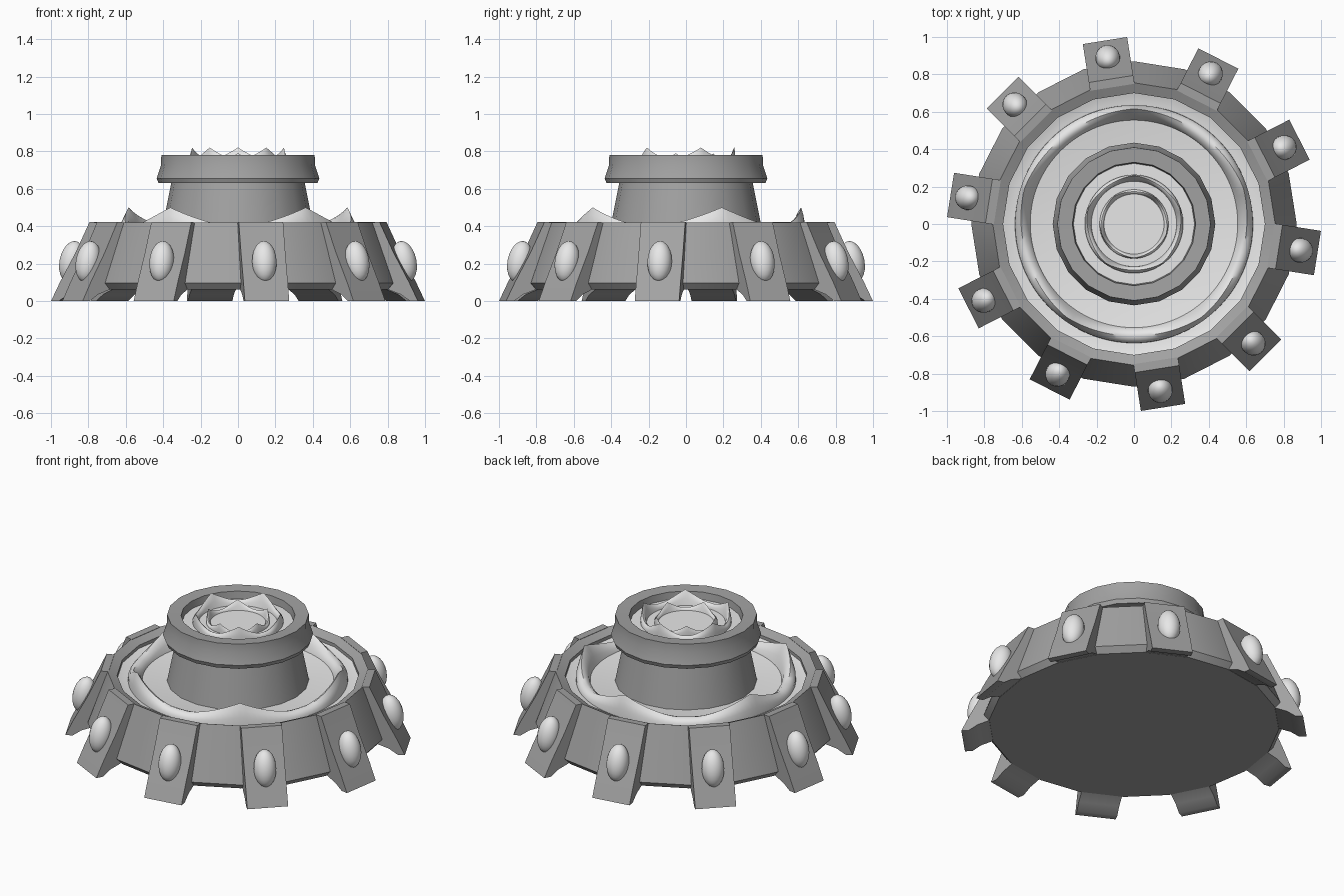
import bpy, bmesh, math
from math import cos, sin, pi, radians
from mathutils import Matrix, Vector

cube = bpy.data.objects.get("Cube")
if cube:
    bpy.data.objects.remove(cube, do_unlink=True)


def material(name, value):
    mat = bpy.data.materials.new(name)
    mat.use_nodes = True
    colour = (value, value, value, 1)
    mat.diffuse_color = colour
    mat.node_tree.nodes["Principled BSDF"].inputs["Base Color"].default_value = colour
    return mat


STONE = material("grey stone", 0.36)
PALE = material("pale water and gems", 0.8)


def finish(name, bm, mat, angle=35):
    bmesh.ops.recalc_face_normals(bm, faces=bm.faces)
    mesh = bpy.data.meshes.new(name)
    bm.to_mesh(mesh)
    bm.free()
    mesh.materials.append(mat)
    obj = bpy.data.objects.new(name, mesh)
    bpy.context.collection.objects.link(obj)
    bpy.ops.object.select_all(action="DESELECT")
    obj.select_set(True)
    bpy.context.view_layer.objects.active = obj
    bpy.ops.object.shade_smooth_by_angle(angle=radians(angle))
    return obj


def ring_faces(bm, rings):
    # Join successive cross-sections around a full turn
    for a, b in zip(rings, rings[1:] + rings[:1]):
        for i in range(len(a) - 1):
            bm.faces.new((a[i], b[i], b[i + 1], a[i + 1]))


def lathe(name, profile, mat, sides=20, angle=28):
    # Profile points are (radius, height); open ends are capped
    bm = bmesh.new()
    rings = []
    for k in range(sides):
        t = 2 * pi * k / sides
        rings.append([bm.verts.new((r * cos(t), r * sin(t), z)) for r, z in profile])
    ring_faces(bm, rings)
    bm.faces.new([ring[0] for ring in rings])
    bm.faces.new([ring[-1] for ring in rings])
    return finish(name, bm, mat, angle)


def crown(name, radius, width, level, low, peak, turn, lean):
    # Splash ring with five pointed crests
    section = [(-1, -0.1), (-0.85, 0.45), (-0.35, 0.85), (0.1, 1), (0.6, 0.75), (0.95, 0.4), (1, -0.1)]
    bm = bmesh.new()
    rings = []
    steps = 120
    for k in range(steps):
        t = 2 * pi * k / steps
        away = abs((t - turn + pi / 5) % (2 * pi / 5) - pi / 5)
        crest = max(0, 1 - away / radians(30)) ** 1.4
        height = low + (peak - low) * crest
        ring = []
        for dr, dz in section:
            r = radius + dr * width * (1 - 0.4 * crest * max(dz, 0)) + lean * crest * dz
            ring.append(bm.verts.new((r * cos(t), r * sin(t), level + height * dz)))
        rings.append(ring)
    ring_faces(bm, rings)
    return finish(name, bm, PALE, 50)


# Basin
lathe("basin_wall", [(0.84, 0.06), (0.87, 0.095), (0.755, 0.42), (0.70, 0.395), (0.70, 0.34)], STONE)
lathe("basin_water", [(0.705, 0.33), (0.702, 0.375), (0.655, 0.36)], PALE)

# Pedestal and upper bowl
lathe("pedestal", [(0.415, 0.34), (0.355, 0.64)], STONE)
lathe("upper_bowl", [(0.34, 0.63), (0.425, 0.63), (0.435, 0.655), (0.412, 0.725),
                     (0.41, 0.78), (0.33, 0.775), (0.322, 0.71)], STONE)
lathe("upper_water", [(0.324, 0.70), (0.324, 0.73)], PALE)

# Splashes
crown("basin_splash", 0.595, 0.042, 0.36, 0.045, 0.14, pi / 2, 0.018)
crown("outer_bowl_splash", 0.245, 0.018, 0.73, 0.03, 0.09, pi / 2, 0.012)
crown("inner_bowl_splash", 0.172, 0.012, 0.73, 0.015, 0.06, -pi / 2, 0.008)

# Ten flared buttresses, each with an oval gem
SIDE = [(0.74, 0.42), (0.785, 0.422), (0.86, 0.26), (0.945, 0.1), (0.993, 0),
        (0.95, 0), (0.90, 0.035), (0.82, 0.065)]
HALF = 0.12
for n in range(10):
    turn = Matrix.Rotation(radians(36 * n - 9), 4, "Z")
    bm = bmesh.new()
    left, right = [[bm.verts.new(turn @ Vector((r, s * HALF, z))) for r, z in SIDE] for s in (1, -1)]
    bm.faces.new(left)
    bm.faces.new(right)
    for i in range(len(SIDE)):
        j = (i + 1) % len(SIDE)
        bm.faces.new((left[i], left[j], right[j], right[i]))
    finish("buttress_%d" % (n + 1), bm, STONE)

    bm = bmesh.new()
    place = (turn @ Matrix.Translation((0.9, 0, 0.21)) @ Matrix.Rotation(radians(-12), 4, "Y")
             @ Matrix.Diagonal((0.066, 0.066, 0.112, 1)))
    bmesh.ops.create_uvsphere(bm, u_segments=20, v_segments=12, radius=1, matrix=place)
    finish("gem_%d" % (n + 1), bm, PALE, 60)
